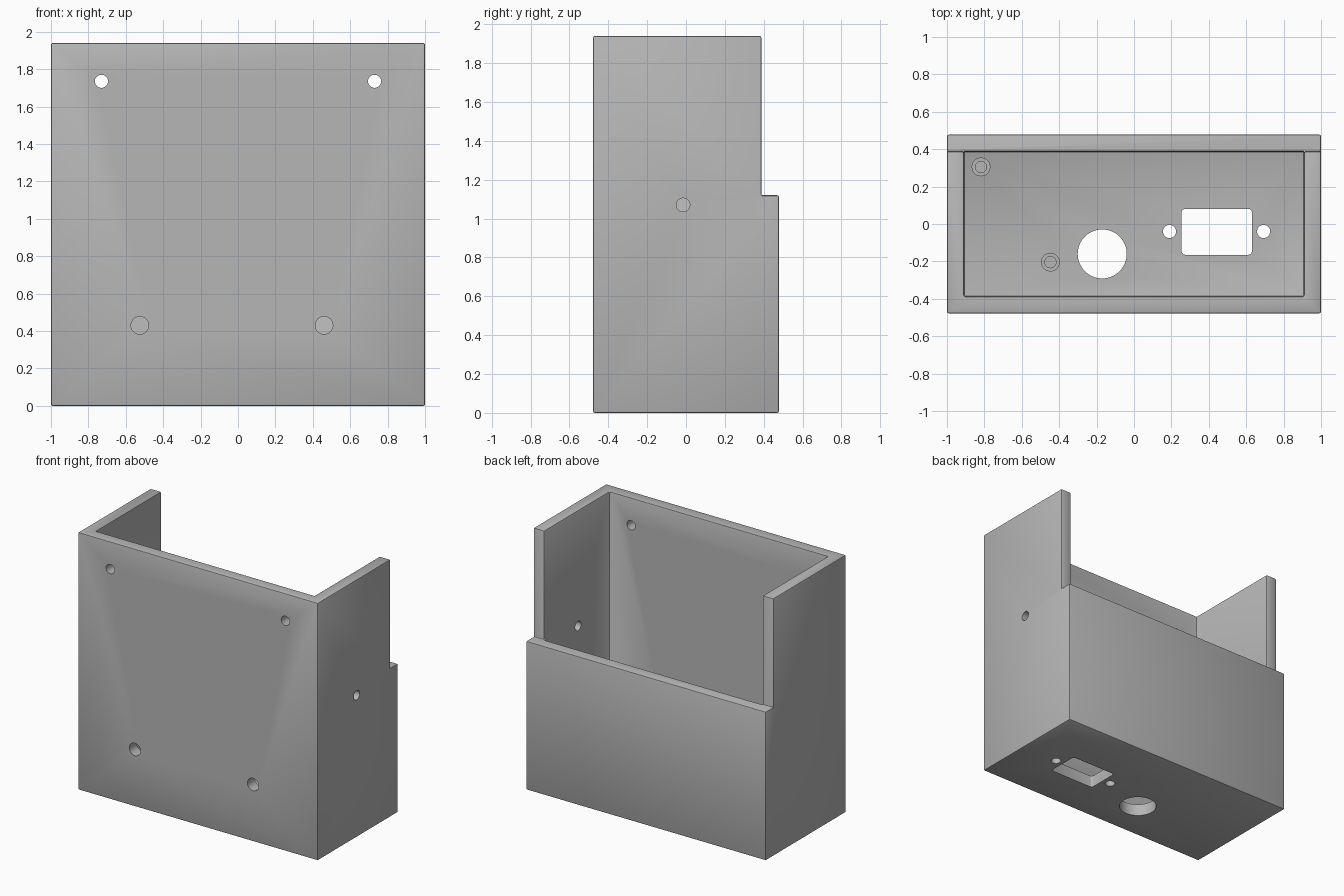
import bpy, bmesh, math
from mathutils import Matrix, Vector

if "Cube" in bpy.data.objects:
    bpy.data.objects.remove(bpy.data.objects["Cube"])

T = 0.09                      # wall thickness
W, D, H = 1.0, 0.478, 1.94    # half width, half depth, height

plastic = bpy.data.materials.new("grey plastic")
plastic.diffuse_color = (0.47, 0.47, 0.47, 1)
plastic.use_nodes = True
plastic.node_tree.nodes["Principled BSDF"].inputs["Base Color"].default_value = plastic.diffuse_color


def finish(bm, name):
    me = bpy.data.meshes.new(name)
    bm.to_mesh(me)
    bm.free()
    ob = bpy.data.objects.new(name, me)
    bpy.context.collection.objects.link(ob)
    me.materials.append(plastic)
    return ob


def box(name, lo, hi):
    lo, hi = Vector(lo), Vector(hi)
    bm = bmesh.new()
    m = Matrix.Translation((lo + hi) / 2) @ Matrix.Diagonal((*(hi - lo), 1))
    bmesh.ops.create_cube(bm, size=1, matrix=m)
    return finish(bm, name)


def cylinder(name, center, r, length, axis="Z", seg=40):
    rot = {"X": Matrix.Rotation(math.pi / 2, 4, "Y"),
           "Y": Matrix.Rotation(math.pi / 2, 4, "X"), "Z": Matrix()}[axis]
    bm = bmesh.new()
    bmesh.ops.create_cone(bm, cap_ends=True, segments=seg, radius1=r, radius2=r,
                          depth=length, matrix=Matrix.Translation(center) @ rot)
    return finish(bm, name)


def apply_modifiers(ob):
    bpy.context.view_layer.update()
    dg = bpy.context.evaluated_depsgraph_get()
    me = bpy.data.meshes.new_from_object(ob.evaluated_get(dg))
    ob.modifiers.clear()
    ob.data = me


def cut(ob, cutter):
    m = ob.modifiers.new("cut", "BOOLEAN")
    m.operation, m.solver, m.object = "DIFFERENCE", "EXACT", cutter
    apply_modifiers(ob)
    bpy.data.objects.remove(cutter)


def soften(ob, width, segments=2):
    m = ob.modifiers.new("soft edges", "BEVEL")
    m.width, m.segments, m.limit_method = width, segments, "ANGLE"
    apply_modifiers(ob)


# open-topped case with a lowered back wall
case = box("case", (-W, -D, 0), (W, D, H))
cut(case, box("cavity", (-W + T, -D + T, T), (W - T, D - T, H + 1)))
cut(case, box("back_opening", (-2, D - T, 1.12), (2, 1, H + 1)))
soften(case, 0.009)

# mounting holes in the front wall
for x, z, r in ((-0.73, 1.735, 0.035), (0.73, 1.735, 0.035),
                (-0.525, 0.43, 0.047), (0.46, 0.43, 0.047)):
    cut(case, cylinder("front_hole", (x, -D + T / 2, z), r, 0.3, "Y"))

# hole in the right wall
cut(case, cylinder("side_hole", (W - T / 2, -0.015, 1.07), 0.035, 0.3, "X"))

# switch hole and socket screw holes in the floor
for x, y, r in ((-0.17, -0.16, 0.131), (0.19, -0.04, 0.035), (0.693, -0.04, 0.035)):
    cut(case, cylinder("floor_hole", (x, y, T / 2), r, 0.3, "Z", 64))

# socket opening with rounded corners
socket = box("socket_opening", (0.254, -0.165, -0.1), (0.631, 0.081, T + 0.1))
soften(socket, 0.02, 3)
cut(case, socket)

# hollow standoffs on the floor
posts = []
for x, y in ((-0.818, 0.305), (-0.447, -0.204)):
    post = cylinder("standoff", (x, y, T + 0.045), 0.05, 0.1)
    cut(post, cylinder("pilot_hole", (x, y, T + 0.1), 0.03, 0.18))
    posts.append(post)

for ob in [case] + posts:
    bpy.ops.object.select_all(action="DESELECT")
    ob.select_set(True)
    bpy.context.view_layer.objects.active = ob
    bpy.ops.object.shade_smooth_by_angle(angle=math.radians(30))
